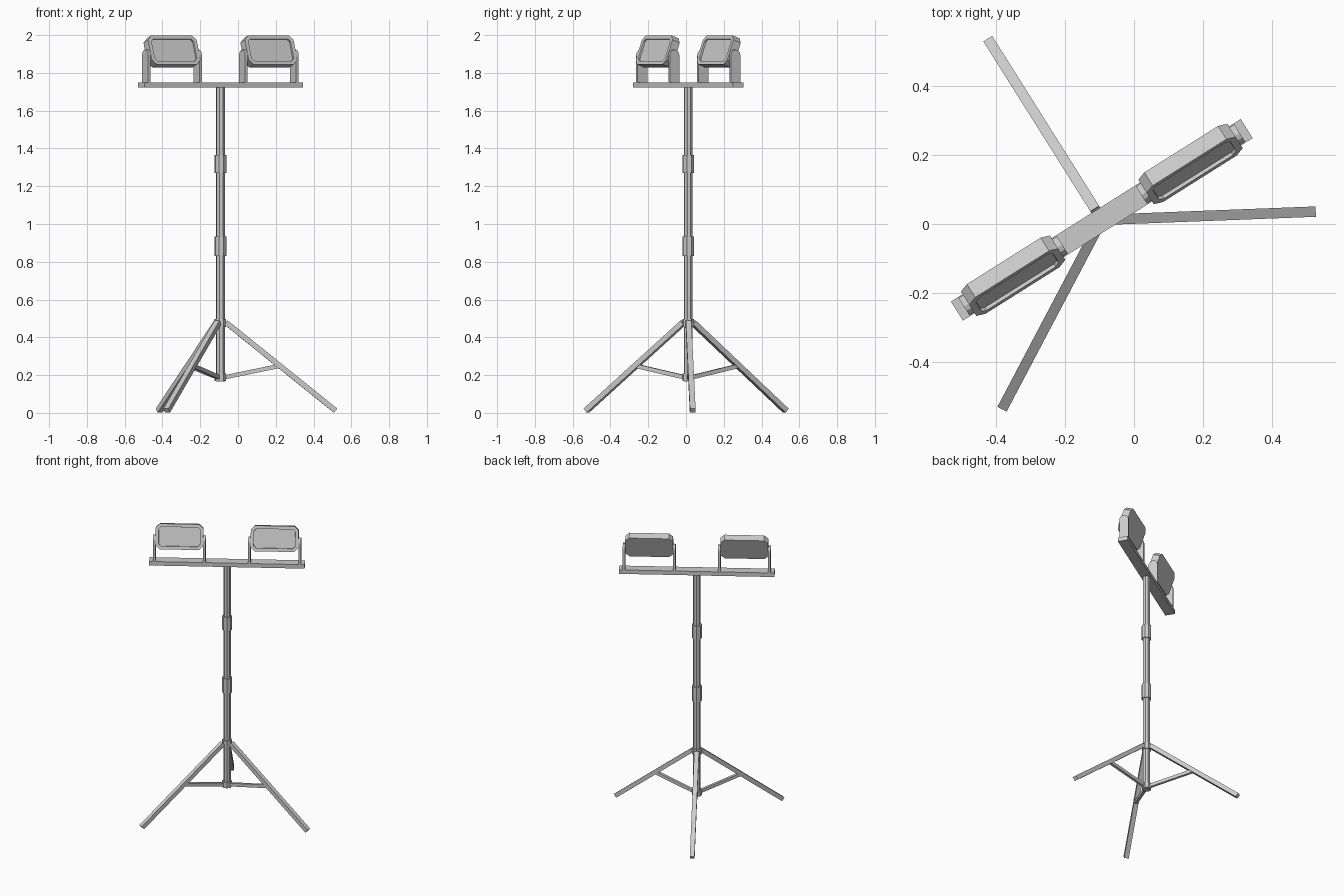
import bpy, bmesh
from math import radians, cos, sin, pi
from mathutils import Matrix, Vector

if "Cube" in bpy.data.objects:
    bpy.data.objects.remove(bpy.data.objects["Cube"])

# Whole stand is turned about its pole: local x runs along the crossbar, lamps face local -y
STAND = Matrix.Translation((-0.093, 0.012, 0)) @ Matrix.Rotation(radians(32.2), 4, 'Z')


def finish(name, bm, m=Matrix.Identity(4)):
    bmesh.ops.recalc_face_normals(bm, faces=bm.faces)
    bm.transform(STAND @ m)
    me = bpy.data.meshes.new(name)
    bm.to_mesh(me)
    bm.free()
    ob = bpy.data.objects.new(name, me)
    bpy.context.collection.objects.link(ob)
    return ob


def box(name, size, m):
    bm = bmesh.new()
    bmesh.ops.create_cube(bm, size=1)
    bm.transform(Matrix.Diagonal((*size, 1)))
    finish(name, bm, m)


def tube(name, r, z0, z1, sides=8):
    bm = bmesh.new()
    bmesh.ops.create_cone(bm, cap_ends=True, segments=sides, radius1=r, radius2=r, depth=z1 - z0)
    finish(name, bm, Matrix.Translation((0, 0, (z0 + z1) / 2)))


def strut(name, a, b, w, t, spin):
    # square bar between two points (radius, z), swung around the pole
    a, b = Vector((a[0], 0, a[1])), Vector((b[0], 0, b[1]))
    d = b - a
    aim = Vector((1, 0, 0)).rotation_difference(d).to_matrix().to_4x4()
    m = Matrix.Rotation(spin, 4, 'Z') @ Matrix.Translation((a + b) / 2) @ aim
    box(name, (d.length, w, t), m)


def prism(points, vec):
    # extruded polygon, returns the bmesh and the starting cap
    bm = bmesh.new()
    cap = bm.faces.new([bm.verts.new(p) for p in points])
    out = bmesh.ops.extrude_face_region(bm, geom=[cap], use_keep_orig=True)
    bmesh.ops.translate(bm, vec=vec, verts=[v for v in out['geom'] if isinstance(v, bmesh.types.BMVert)])
    bmesh.ops.recalc_face_normals(bm, faces=bm.faces)
    return bm, cap


# Pole, clamps and hubs
tube("pole", 0.024, 0.165, 1.73)
tube("upper_clamp", 0.032, 1.27, 1.365)
tube("middle_clamp", 0.032, 0.83, 0.935)
tube("leg_hub", 0.031, 0.455, 0.498)
tube("brace_hub", 0.031, 0.168, 0.208)

# Tripod legs and braces
for i in range(3):
    spin = radians(-30 + 120 * i)
    strut(f"leg_{i + 1}", (0.03, 0.478), (0.61, 0.012), 0.03, 0.028, spin)
    strut(f"leg_brace_{i + 1}", (0.02, 0.188), (0.31, 0.248), 0.018, 0.022, spin)

# Crossbar
box("crossbar", (0.99, 0.065, 0.028), Matrix.Translation((0, 0, 1.736)))

# Lamps, each held between two round-topped bracket arms
W, H, D, C = 0.152, 0.082, 0.048, 0.026
outline = [(-W, -H + C), (-W + C, -H), (W - C, -H), (W, -H + C),
           (W, H - C), (W - C, H), (-W + C, H), (-W, H - C)]
for side, x in (("left", -0.303), ("right", 0.303)):
    for arm, s in (("outer", -1), ("inner", 1)):
        pts = [(0, -0.03, 1.745), (0, 0.03, 1.745)]
        pts += [(0, 0.03 * cos(k * pi / 6), 1.893 + 0.03 * sin(k * pi / 6)) for k in range(7)]
        bm, _ = prism(pts, (0.016, 0, 0))
        name = arm if x > 0 else ("inner" if arm == "outer" else "outer")
        finish(f"{side}_{'inner' if s * x < 0 else 'outer'}_bracket_arm", bm,
               Matrix.Translation((x + s * 0.16 - 0.008, 0, 0)))

    # lamp body with a recessed lens on the front
    bm, cap = prism([(px, -D / 2, pz) for px, pz in outline], (0, D, 0))
    bmesh.ops.inset_region(bm, faces=[cap], thickness=0.022)
    bmesh.ops.inset_region(bm, faces=[cap], thickness=0.001, depth=-0.01)
    finish(f"{side}_lamp", bm, Matrix.Translation((x, 0, 1.914)) @ Matrix.Rotation(radians(-20), 4, 'X'))
